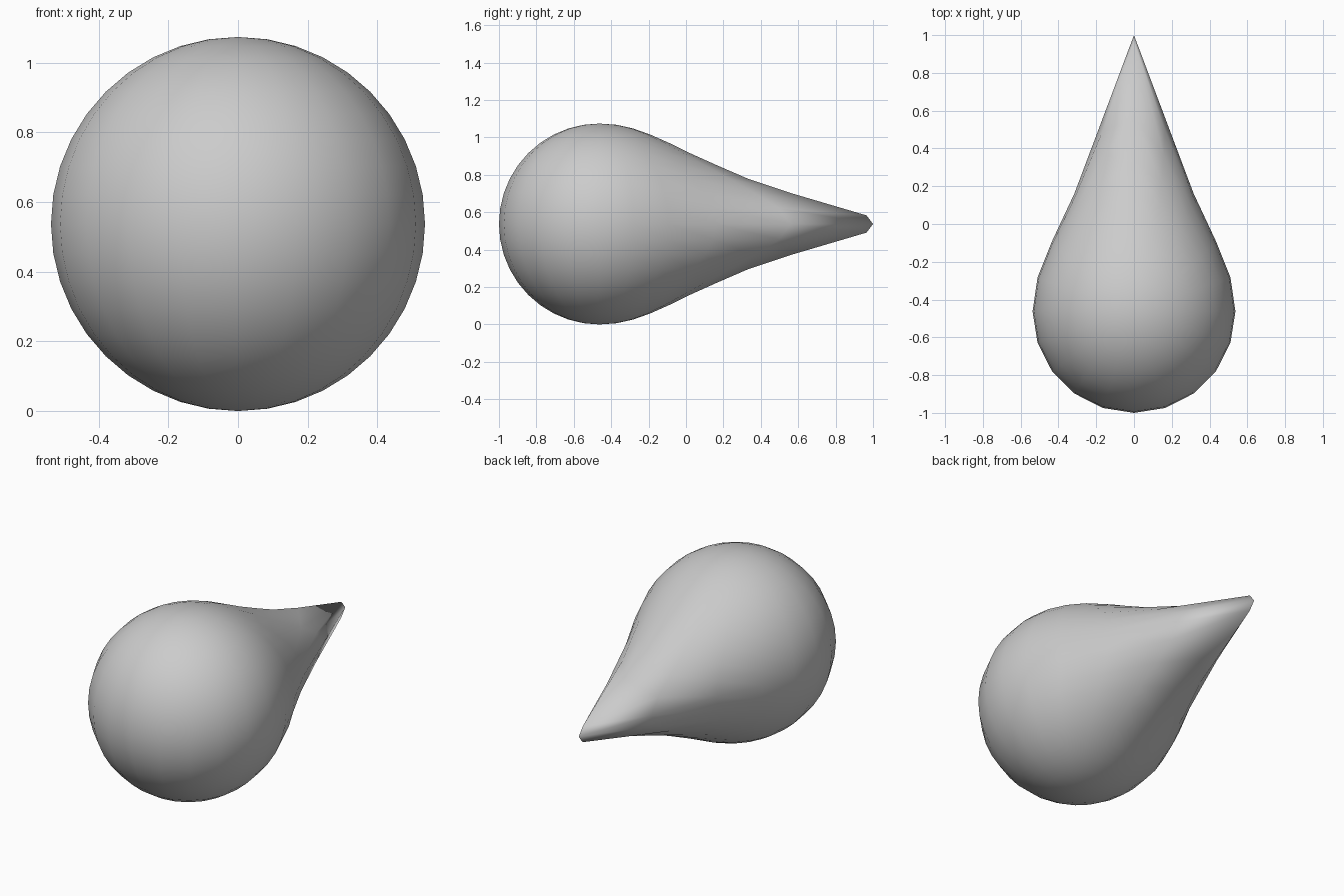
import bpy, bmesh, math

if "Cube" in bpy.data.objects:
    bpy.data.objects.remove(bpy.data.objects["Cube"])

R = 0.537            # ball radius
CY = -0.463          # ball centre along y
# pull toward the tip, every 18 degrees from the equator to the tip
PULL = [0.004, 0.014, 0.055, 0.19, 0.511, 0.926]


def pull(angle):
    t = min(max(angle / 18, 0), 4.9999)
    i = int(t)
    return PULL[i] * (PULL[i + 1] / PULL[i]) ** (t - i)


# Round ball with its back half drawn out into a drop
bm = bmesh.new()
bmesh.ops.create_uvsphere(bm, u_segments=20, v_segments=20, radius=R)
for v in bm.verts:
    x, y, z = v.co
    a = math.degrees(math.asin(max(-1, min(1, y / R))))
    if a > 0.5:
        v.co.y += pull(a)
    # Pinched tip with a short upright edge
    if a > 89:
        v.co.y = 1 - CY
    elif a > 80 and abs(x) < 0.01:
        v.co.y = 0.965 - CY
        v.co.z = math.copysign(0.046, z)
    v.co.y += CY
    v.co.z += R

mesh = bpy.data.meshes.new("drop_body")
bm.to_mesh(mesh)
bm.free()
for p in mesh.polygons:
    p.use_smooth = True
body = bpy.data.objects.new("drop_body", mesh)
bpy.context.collection.objects.link(body)
